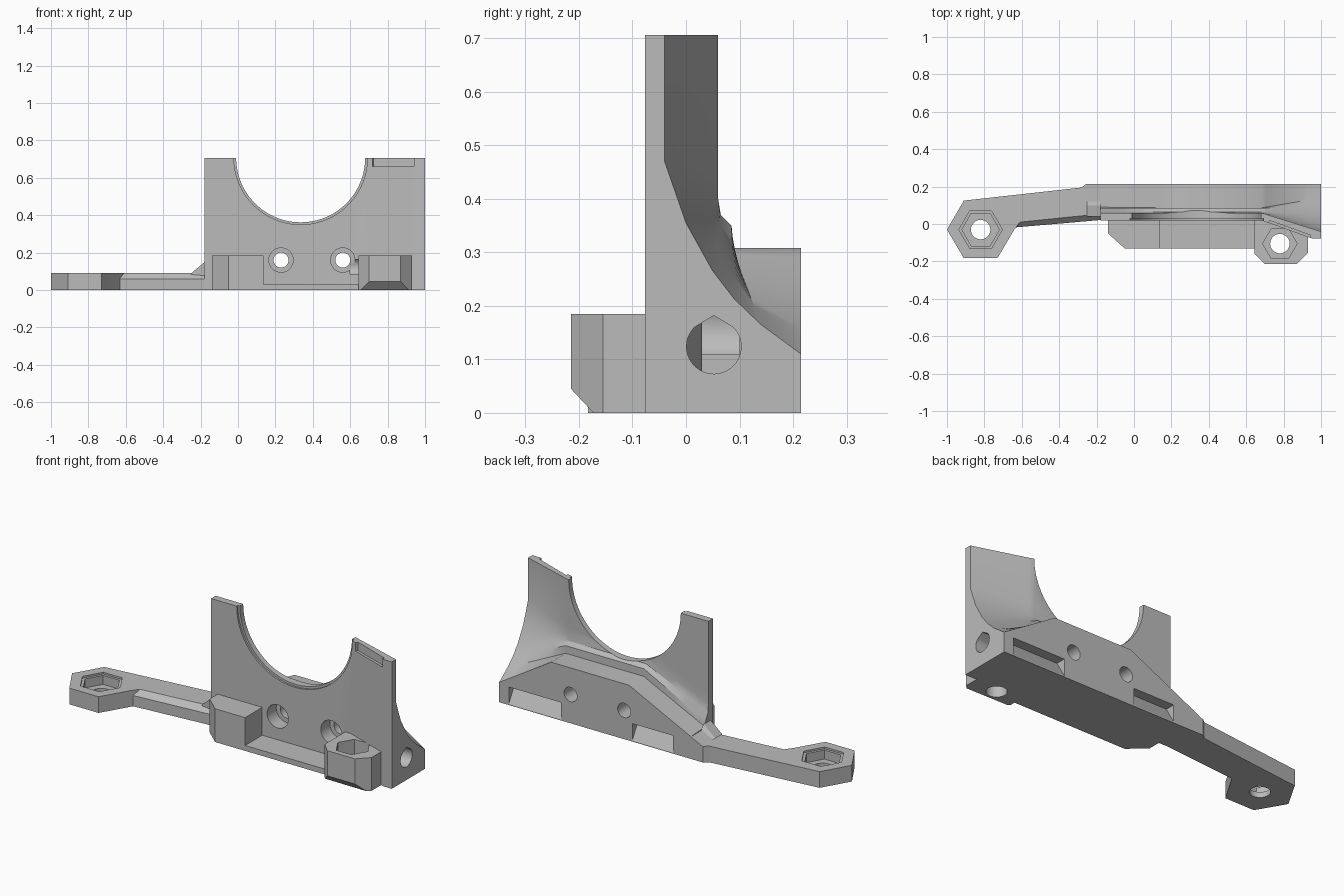
import bpy, bmesh, math

if "Cube" in bpy.data.objects:
    bpy.data.objects.remove(bpy.data.objects["Cube"], do_unlink=True)

grey = bpy.data.materials.new("plain_grey")
grey.use_nodes = True
COLOUR = (0.5, 0.5, 0.5, 1)
grey.diffuse_color = COLOUR
grey.node_tree.nodes["Principled BSDF"].inputs["Base Color"].default_value = COLOUR


def loft(name, rings):
    """Skin a closed solid through rings of equal point count."""
    bm = bmesh.new()
    loops = [[bm.verts.new(p) for p in ring] for ring in rings]
    n = len(loops[0])
    for a, b in zip(loops, loops[1:]):
        for i in range(n):
            j = (i + 1) % n
            bm.faces.new((a[i], a[j], b[j], b[i]))
    bm.faces.new(loops[0])
    bm.faces.new(loops[-1])
    bmesh.ops.recalc_face_normals(bm, faces=bm.faces)
    mesh = bpy.data.meshes.new(name)
    bm.to_mesh(mesh)
    bm.free()
    mesh.materials.append(grey)
    ob = bpy.data.objects.new(name, mesh)
    bpy.context.collection.objects.link(ob)
    return ob


def prism(name, outline, axis, lo, hi):
    """Extrude a 2D outline along one axis."""
    place = {"x": lambda u, v, d: (d, u, v),
             "y": lambda u, v, d: (u, d, v),
             "z": lambda u, v, d: (u, v, d)}[axis]
    return loft(name, [[place(u, v, d) for u, v in outline] for d in (lo, hi)])


def ngon(n, r, cx, cy):
    return [(cx + r * math.cos(math.tau * i / n), cy + r * math.sin(math.tau * i / n))
            for i in range(n)]


def box(x0, x1, y0, y1):
    return [(x0, y0), (x1, y0), (x1, y1), (x0, y1)]


def cut(ob, cutter):
    """Subtract the cutter and discard it."""
    cutter.hide_render = True
    mod = ob.modifiers.new("cut", "BOOLEAN")
    mod.operation = "DIFFERENCE"
    mod.solver = "EXACT"
    mod.object = cutter
    bpy.context.view_layer.objects.active = ob
    bpy.ops.object.modifier_apply(modifier=mod.name)
    bpy.data.objects.remove(cutter, do_unlink=True)


def smooth(ob):
    bpy.ops.object.select_all(action="DESELECT")
    ob.select_set(True)
    bpy.context.view_layer.objects.active = ob
    bpy.ops.object.shade_smooth_by_angle(angle=math.radians(28))


# Wall: back profiles (y, z) at key stations, blended along x
TOP = 0.706
low = [(.06, TOP), (.06, .3), (.06, .25), (.065, .2), (.085, .16), (.09, .13), (.215, .124)]
mid = [(.06, TOP), (.06, .45), (.06, .4), (.065, .37), (.085, .35), (.086, .308), (.215, .308)]
end = [(-.04, TOP), (-.04, .47), (0, .355), (.05, .265), (.09, .213), (.14, .165), (.215, .11)]


def wall_ring(x, a, b, t):
    back = [(p[0] + (q[0] - p[0]) * t, p[1] + (q[1] - p[1]) * t) for p, q in zip(a, b)]
    front = .02 - .097 * min(max((x - .68) / .27, 0), 1)
    outline = [(front, 0), (front, TOP)] + back + [(.215, 0)]
    return [(x, y, z) for y, z in outline]


stations = []
for x0, x1, a, b, steps in ((-.18, .2, low, mid, 6), (.2, .68, mid, mid, 1), (.68, .95, mid, end, 10)):
    for i in range(steps):
        x = x0 + (x1 - x0) * i / steps
        t = (x - .68) / .32 if b is end else i / steps
        stations.append(wall_ring(x, a, b, t))
stations += [wall_ring(.95, mid, end, .27 / .32), wall_ring(1, mid, end, 1)]
wall = loft("mounting_wall", stations)

# Round saddle with a stepped front rim
cut(wall, prism("saddle_cut", ngon(96, .345, .335, TOP + .001), "y", -.3, .4))
cut(wall, prism("rim_cut", ngon(96, .357, .335, TOP + .001), "y", -.3, .03))

# Screw holes with front counterbores, and ring grooves underneath
for x in (.23, .56):
    cut(wall, prism("screw_hole", ngon(32, .04, x, .16), "y", -.1, .4))
    cut(wall, prism("counterbore", ngon(32, .065, x, .16), "y", -.1, .1))

# Teardrop hole in the end face
drop = [(y, z) for y, z in ngon(40, .051, .052, .124) if z < .124 + .037] + []
drop.sort(key=lambda p: math.atan2(p[0] - .052, -(p[1] - .124)))
drop.append((.052, .182))
cut(wall, prism("end_hole", drop, "x", .6, 1.1))

# Ramped pockets low on the back
for x0, x1 in ((.62, .94), (-.07, .18)):
    cut(wall, prism("pocket", [(.217, .002), (.16, .1), (.25, .1), (.25, .002)], "x", x0, x1))

# Recessed panel at the top of the slanted wing
cx, cy, ang = .83, -.034, math.atan2(-.097, .27)
panel = [(cx + u * math.cos(ang) - v * math.sin(ang), cy + u * math.sin(ang) + v * math.cos(ang))
         for u, v in box(-.117, .117, -.05, .014)]
cut(wall, prism("panel_cut", panel, "z", .66, .8))
smooth(wall)

# Arm with hexagonal end and a chamfered front edge
arm_low = [(-1, -.03), (-.91, -.183), (-.73, -.183), (-.64, -.03), (-.632, -.018), (-.17, .022),
           (-.17, .215), (-.255, .215), (-.28, .195), (-.91, .125)]
arm_top = list(arm_low)
arm_top[4], arm_top[5] = (-.61, .01), (-.17, .055)
arm = loft("arm", [[(x, y, z) for x, y in ring]
                   for ring, z in ((arm_low, 0), (arm_low, .06), (arm_top, .09))])
cut(arm, prism("arm_hole", ngon(32, .052, -.82, -.03), "z", -.1, .2))
cut(arm, prism("arm_nut_cut", ngon(6, .1, -.82, -.03), "z", .03, .2))
cut(arm, prism("arm_nut_rim", ngon(6, .116, -.82, -.03), "z", .08, .2))
smooth(arm)

# Gusset between arm and wall
ramp = [(.04, .15), (.1, .15), (.12, .124), (.215, .124)]
loft("gusset", [[(-.178, y, z) for y, z in ramp + [(.215, .02), (.04, .02)]],
                [(-.25, y, .09) for y, z in ramp] + [(-.25, .215, .02), (-.25, .04, .02)]])

# Front foot: corner block and thin sill
prism("front_block", [(-.14, .03), (-.14, -.05), (-.05, -.13), (.135, -.13), (.135, .03)], "z", 0, .185)
prism("front_sill", box(.13, .66, -.13, .03), "z", 0, .03)

# Nut boss with chamfered lower front
boss_top = [(.645, .03), (.645, -.16), (.7, -.215), (.87, -.215), (.93, -.155), (.93, -.03)]
boss_low = list(boss_top)
boss_low[2:4] = [(.656, -.17), (.912, -.173)]
boss = loft("nut_boss", [[(x, y, z) for x, y in ring]
                         for ring, z in ((boss_low, 0), (boss_top, .045), (boss_top, .185))])
cut(boss, prism("boss_hole", ngon(32, .052, .78, -.105), "z", -.1, .3))
cut(boss, prism("boss_nut_cut", ngon(6, .092, .78, -.105), "z", .1, .3))
smooth(boss)
